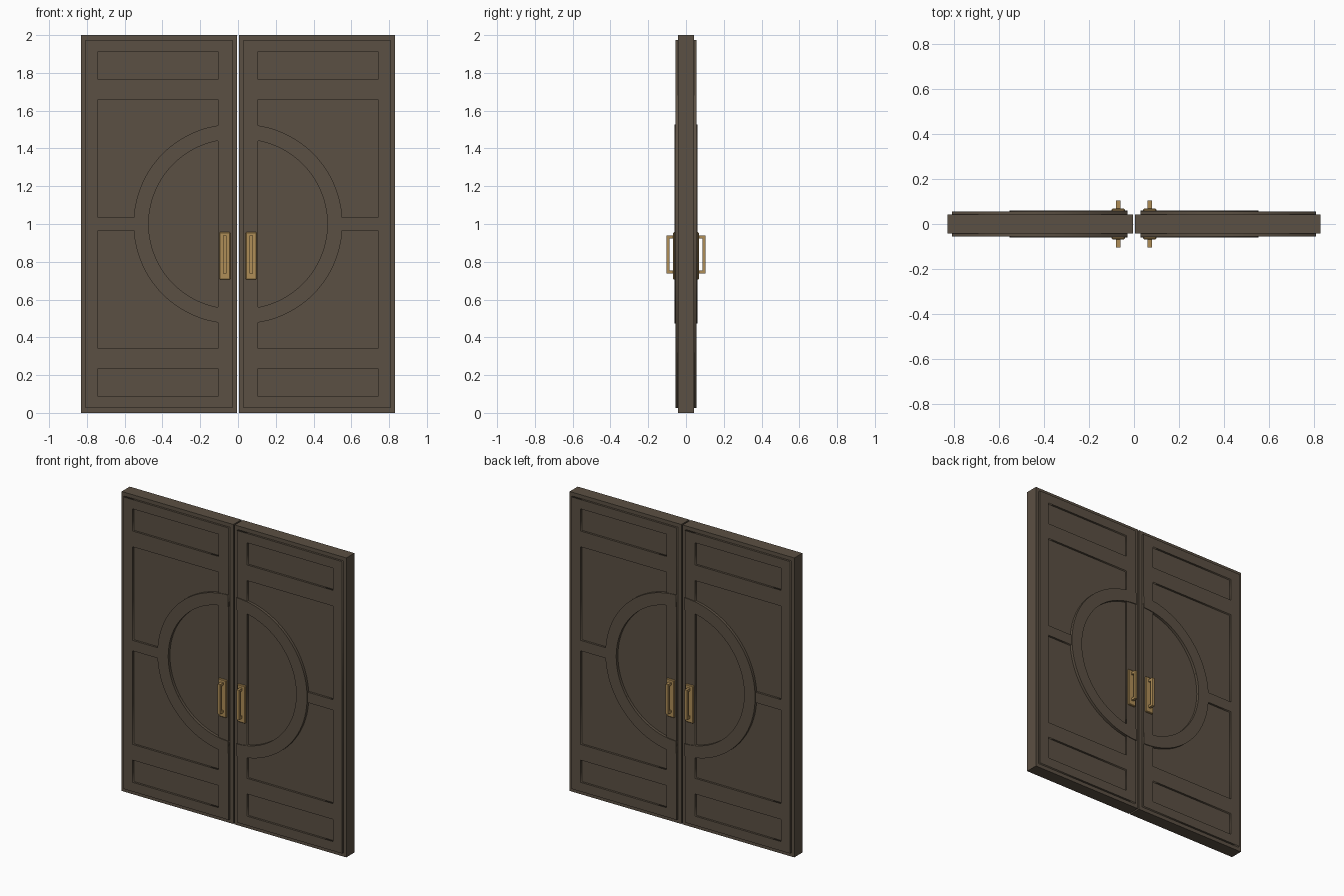
import bpy, math
from mathutils import Matrix

if "Cube" in bpy.data.objects:
    bpy.data.objects.remove(bpy.data.objects["Cube"])


def material(name, rgb):
    m = bpy.data.materials.new(name)
    m.diffuse_color = (*rgb, 1)
    m.use_nodes = True
    m.node_tree.nodes["Principled BSDF"].inputs["Base Color"].default_value = m.diffuse_color
    return m


WOOD = material("dark_wood", (0.105, 0.080, 0.056))
BRASS = material("brass", (0.43, 0.27, 0.095))
CX, CZ, R_OUT, R_IN = 0.025, 1.0, 0.528, 0.448
X_IN, X_OUT = 0.106, 0.74          # panel edges


def box(name, x, y, z, mat, bevel=0):
    bpy.ops.mesh.primitive_cube_add(size=1)
    o = bpy.context.object
    o.name = name
    o.data.transform(Matrix.Translation([(a[0] + a[1]) / 2 for a in (x, y, z)]) @
                     Matrix.Diagonal([abs(a[1] - a[0]) for a in (x, y, z)] + [1]))
    o.data.materials.append(mat)
    if bevel:
        b = o.modifiers.new("bevel", "BEVEL")
        b.width, b.segments = bevel, 1
    return o


def rect(x0, x1, z0, z1):
    return [(x0, z0), (x1, z0), (x1, z1), (x0, z1)]


def arc(r, a0, a1, n=40):
    return [(CX + r * math.cos(a0 + (a1 - a0) * i / n),
             CZ + r * math.sin(a0 + (a1 - a0) * i / n)) for i in range(n + 1)]


def plate(name, loops, side, face, y0, y1, mat):
    """Filled outline with holes in the xz plane, extruded from y0 to y1."""
    c = bpy.data.curves.new(name, "CURVE")
    c.dimensions, c.fill_mode, c.extrude = "2D", "BOTH", (y1 - y0) / 2
    for pts in loops:
        s = c.splines.new("POLY")
        s.points.add(len(pts) - 1)
        for p, (x, z) in zip(s.points, pts):
            p.co = (side * x, z, 0, 1)
        s.use_cyclic_u = True
    tmp = bpy.data.objects.new(name + "_curve", c)
    bpy.context.collection.objects.link(tmp)
    bpy.context.view_layer.update()
    me = bpy.data.meshes.new_from_object(
        tmp.evaluated_get(bpy.context.evaluated_depsgraph_get()))
    bpy.data.objects.remove(tmp)
    me.transform(Matrix.Translation((0, face * (y0 + y1) / 2, 0)) @
                 Matrix.Rotation(math.pi / 2, 4, "X"))
    me.materials.clear()
    me.materials.append(mat)
    o = bpy.data.objects.new(name, me)
    bpy.context.collection.objects.link(o)
    return o


# Outlines for the raised frame (right leaf), with panel openings
r = R_OUT - 0.002
upper = [(X_OUT, 1.035), (X_OUT, 1.66), (X_IN, 1.66)] + \
    arc(r, math.acos((X_IN - CX) / r), math.asin(0.035 / r))
lower = [(x, 2 * CZ - z) for x, z in upper]
a = math.acos((X_IN - CX) / R_IN)
frame = [rect(0.03, 0.808, 0.025, 1.975),
         rect(X_IN, X_OUT, 1.765, 1.913), rect(X_IN, X_OUT, 0.087, 0.235),
         upper, lower, arc(R_IN, -a, a, 64)]
# Half ring outline
ao, ai = math.acos(0.005 / R_OUT), math.acos(0.005 / R_IN)
ring = [arc(R_OUT, -ao, ao, 64) + arc(R_IN, ai, -ai, 64)]

for side, sn in ((-1, "left"), (1, "right")):
    # Core slab of the leaf
    box(f"{sn}_door_slab", (side * 0.005, side * 0.83), (-0.0425, 0.0425), (0, 2), WOOD)
    for face, fn in ((-1, "front"), (1, "back")):
        tag = f"{sn}_{fn}"
        plate(f"{tag}_frame", frame, side, face, 0.042, 0.056, WOOD)
        # ring stands slightly proud; the stile overlaps its inner ends
        plate(f"{tag}_half_ring", ring, side, face, 0.042, 0.061, WOOD)

        # Handle: stepped backplate and squared pull
        hx = side * 0.07

        def part(name, w, y0, y1, z0, z1, bevel=0):
            box(f"{tag}_{name}", (hx - w, hx + w), (face * y0, face * y1),
                (z0, z1), BRASS, bevel)
        part("handle_plate", 0.029, 0.050, 0.068, 0.706, 0.957, 0.004)
        part("handle_grip", 0.009, 0.088, 0.104, 0.738, 0.938)
        part("handle_post_top", 0.009, 0.066, 0.089, 0.922, 0.938)
        part("handle_post_bottom", 0.009, 0.066, 0.089, 0.738, 0.754)
